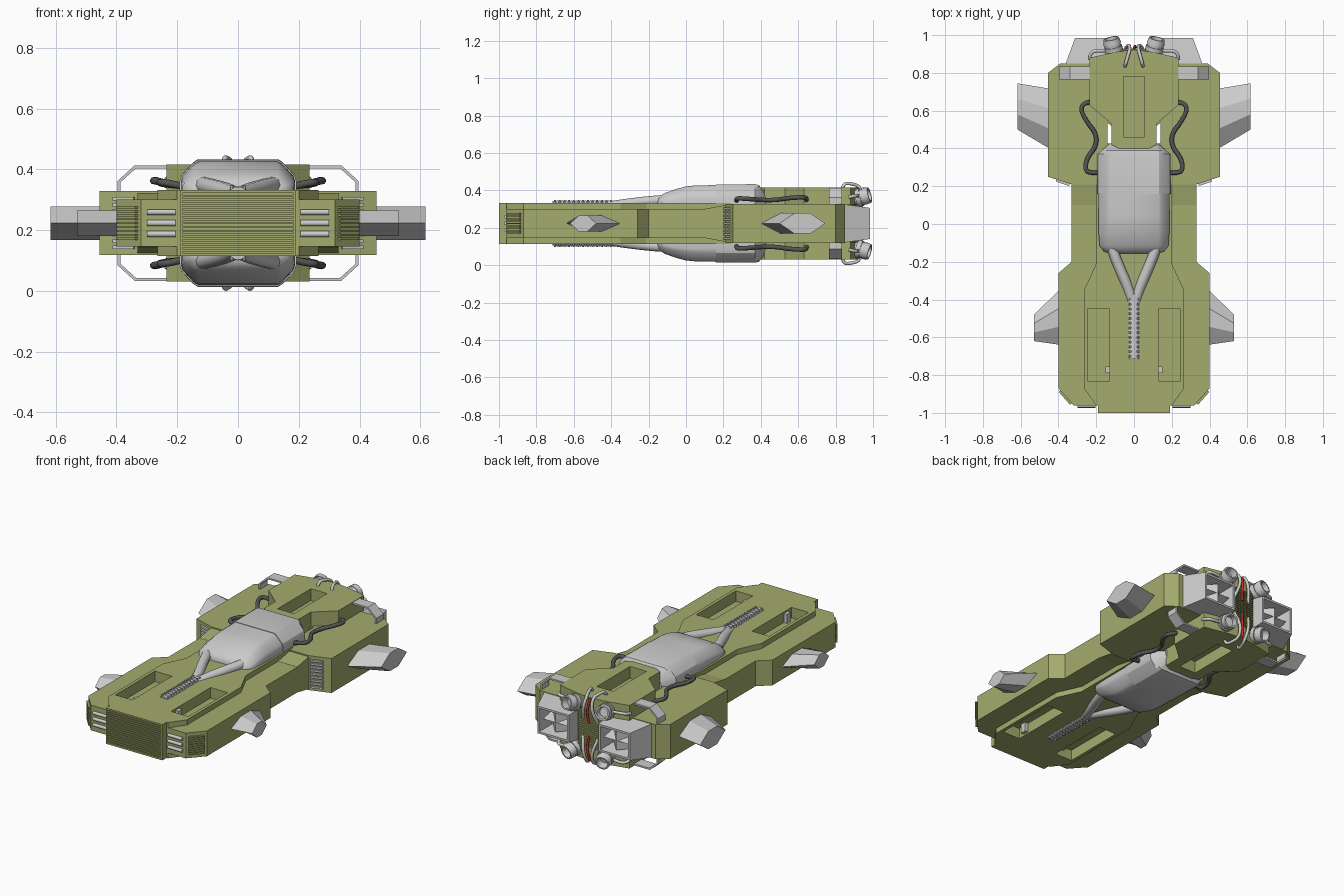
import bpy, bmesh, math
from mathutils import Vector, Matrix

if "Cube" in bpy.data.objects:
    bpy.data.objects.remove(bpy.data.objects["Cube"])

ZC = 0.223  # the craft is symmetric above and below this height


def paint(name, rgb):
    m = bpy.data.materials.new(name)
    m.diffuse_color = (*rgb, 1)
    m.use_nodes = True
    m.node_tree.nodes["Principled BSDF"].inputs["Base Color"].default_value = m.diffuse_color
    return m


GREEN = paint("hull_green", (0.37, 0.41, 0.155))
DARK = paint("dark_rubber", (0.09, 0.09, 0.09))
OLIVE = paint("dark_olive", (0.12, 0.13, 0.05))
RED = paint("red_cable", (0.6, 0.03, 0.02))


def finish(ob, mat, mirror, smooth=0):
    ob.location.z = ZC
    if mat:
        ob.data.materials.clear()
        ob.data.materials.append(mat)
    if smooth:
        bpy.ops.object.select_all(action='DESELECT')
        ob.select_set(True)
        bpy.context.view_layer.objects.active = ob
        bpy.ops.object.shade_smooth_by_angle(angle=math.radians(smooth))
    if mirror:
        m = ob.modifiers.new("mirror", 'MIRROR')
        m.use_axis = ('X' in mirror, False, 'Z' in mirror)
        m.use_mirror_merge = False
    return ob


def from_bm(name, bm, mat, mirror, smooth=0):
    bmesh.ops.recalc_face_normals(bm, faces=bm.faces)
    me = bpy.data.meshes.new(name)
    bm.to_mesh(me)
    bm.free()
    ob = bpy.data.objects.new(name, me)
    bpy.context.collection.objects.link(ob)
    return finish(ob, mat, mirror, smooth)


def loft(name, rings, mat=None, mirror='', smooth=0, matrix=None):
    bm = bmesh.new()
    rows = [[bm.verts.new(p) for p in r] for r in rings]
    n = len(rows[0])
    for a, b in zip(rows, rows[1:]):
        for i in range(n):
            j = (i + 1) % n
            bm.faces.new((a[i], a[j], b[j], b[i]))
    bm.faces.new(rows[0])
    bm.faces.new(rows[-1])
    if matrix:
        bm.transform(matrix)
    return from_bm(name, bm, mat, mirror, smooth)


def prism(name, pts, a, b, axis='z', mat=None, mirror=''):
    put = {'z': lambda p, h: (p[0], p[1], h), 'x': lambda p, h: (h, p[0], p[1]),
           'y': lambda p, h: (p[0], h, p[1])}[axis]
    return loft(name, [[put(p, h) for p in pts] for h in (a, b)], mat, mirror)


def both(pts):
    return pts + [(-x, y) for x, y in reversed(pts)]


def box(name, x, y, z, mat=None, mirror=''):
    return prism(name, [(x[0], y[0]), (x[1], y[0]), (x[1], y[1]), (x[0], y[1])], z[0], z[1], 'z', mat, mirror)


def tube(name, pts, r, mat=None, mirror='XZ'):
    cu = bpy.data.curves.new(name, 'CURVE')
    cu.dimensions = '3D'
    cu.bevel_depth, cu.bevel_resolution, cu.use_fill_caps = r, 3, True
    sp = cu.splines.new('NURBS' if len(pts) > 2 else 'POLY')
    sp.points.add(len(pts) - 1)
    for p, c in zip(sp.points, pts):
        p.co = (*c, 1)
    if len(pts) > 2:
        sp.order_u, sp.use_endpoint_u, sp.resolution_u = 3, True, 5
    ob = bpy.data.objects.new(name, cu)
    bpy.context.collection.objects.link(ob)
    bpy.ops.object.select_all(action='DESELECT')
    ob.select_set(True)
    bpy.context.view_layer.objects.active = ob
    bpy.ops.object.convert(target='MESH')
    return finish(bpy.context.object, mat, mirror, 40)


def louvre(name, a, b, h, n, mat=None, mirror='X', depth=0.012):
    """Stack of horizontal slats on the upright face running from a to b."""
    a, b = Vector(a), Vector(b)
    d = (b - a).normalized()
    out = Vector((d.y, -d.x)) * depth
    bm = bmesh.new()
    for i in range(n):
        z, t = -h + (i + 0.5) * 2 * h / n, h / n * 0.55
        quad = [a - out, b - out, b + out, a + out]
        lo, hi = [[bm.verts.new((p.x, p.y, z + s * t)) for p in quad] for s in (-1, 1)]
        bm.faces.new(lo)
        bm.faces.new(hi)
        for k in range(4):
            m = (k + 1) % 4
            bm.faces.new((lo[k], lo[m], hi[m], hi[k]))
    return from_bm(name, bm, mat, mirror)


def cut(targets, cutter):
    cutter.hide_render = True
    for ob in targets:
        m = ob.modifiers.new("cut", 'BOOLEAN')
        m.operation, m.solver, m.object = 'DIFFERENCE', 'EXACT', cutter
        bpy.context.view_layer.objects.active = ob
        bpy.ops.object.modifier_move_to_index(modifier="cut", index=0)
        bpy.ops.object.modifier_apply(modifier="cut")
    bpy.data.objects.remove(cutter)


# Hull, raised deck plates and rear body
hull = prism("hull", both([(0.32, -0.96), (0.40, -0.87), (0.40, -0.26), (0.33, -0.20), (0.33, 0.23)]),
             -0.077, 0.077, 'z', GREEN)
deck = prism("deck_plate", both([(0.20, -0.96), (0.265, -0.87), (0.265, -0.35), (0.20, -0.21), (0.20, 0.24)]),
             0.07, 0.109, 'z', GREEN, 'Z')
rear = prism("rear_body", both([(0.33, 0.21), (0.455, 0.25), (0.455, 0.80), (0.39, 0.85)]),
             -0.105, 0.105, 'z', GREEN)
block = prism("rear_block", both([(0.05, 0.385), (0.12, 0.42), (0.12, 0.53), (0.235, 0.63), (0.235, 0.88),
              (0.10, 0.91), (0.03, 0.92)]), 0.10, 0.192, 'z', GREEN, 'Z')
prism("hull_ramp", [(0.10, 0.07), (0.24, 0.07), (0.24, 0.103), (0.10, 0.078)], 0.19, 0.33, 'x', GREEN, 'XZ')

# Recesses and slits
cut([hull, deck], box("deck_cutter", (0.13, 0.245), (-0.83, -0.45), (0.045, 0.2), None, 'XZ'))
cut([block], box("block_cutter", (-0.055, 0.055), (0.46, 0.78), (0.12, 0.3), None, 'Z'))
cut([rear], prism("slit_cutter", [(0.12, 0.42), (0.14, 0.43), (0.14, 0.535), (0.12, 0.52)], -0.3, 0.3, 'z', None, 'X'))
box("recess_latch", (0.131, 0.152), (-0.79, -0.755), (0.04, 0.10), None, 'XZ')

# Front grille, lamps and side louvres
box("grille_block", (-0.19, 0.19), (-0.988, -0.94), (-0.107, 0.109), GREEN)
louvre("grille_slats", (-0.182, -0.99), (0.182, -0.99), 0.096, 15, GREEN, '', 0.01)
for s in (-1, 1):
    box("grille_rim", (-0.19, 0.19), (-1.0, -0.95), sorted((s * 0.099, s * 0.109)), GREEN)
box("grille_post", (0.182, 0.19), (-1.0, -0.95), (-0.109, 0.109), GREEN, 'X')
for z in (-0.036, 0, 0.036):
    tube("front_lamp", [(0.205, -0.963, z), (0.30, -0.963, z)], 0.010, None, 'X')
louvre("front_corner_louvre", (0.33, -0.949), (0.39, -0.881), 0.058, 9, GREEN)
louvre("rear_body_louvre", (0.34, 0.213), (0.41, 0.236), 0.09, 9, None)

# Fins
def fin(name, x0, x1, root, tip, t):
    def ring(x, y0, y1):
        k = (y1 - y0) * 0.33
        return [(x, y0, 0), (x, y0 + k, t), (x, y1 - k, t), (x, y1, 0), (x, y1 - k, -t), (x, y0 + k, -t)]
    loft(name, [ring(x0, *root), ring(x1, *tip)], None, 'X')


fin("rear_fin", 0.44, 0.617, (0.395, 0.715), (0.50, 0.745), 0.055)
fin("front_fin", 0.39, 0.53, (-0.64, -0.345), (-0.62, -0.48), 0.042)

# Domed canopy and its rear collar
def section(y, w, top, h, base=0.095):
    half = [(w, base), (w, base + (h - base) * 0.38), (w * 0.97, base + (h - base) * 0.55),
            (top * 1.12, h - (h - base) * 0.09), (top, h)]
    return [(x, y, z) for x, z in both(half)]


loft("canopy", [section(-0.155, 0.13, 0.10, 0.125), section(-0.145, 0.16, 0.12, 0.142),
                section(-0.115, 0.182, 0.13, 0.162), section(-0.05, 0.187, 0.13, 0.185),
                section(0.0, 0.188, 0.13, 0.198), section(0.05, 0.188, 0.13, 0.203),
                section(0.165, 0.188, 0.13, 0.205)], None, 'Z', 40)
loft("canopy_collar", [section(0.16, 0.192, 0.132, 0.208), section(0.37, 0.192, 0.132, 0.21),
                       section(0.39, 0.17, 0.13, 0.205), section(0.425, 0.13, 0.10, 0.155)], None, 'Z', 25)

# Forked pipes and studded spine
tube("fork_pipe", [(0.118, -0.12, 0.125), (0.10, -0.18, 0.122), (0.02, -0.36, 0.10), (0.01, -0.41, 0.09)], 0.028)
tube("spine", [(0, -0.715, 0.085), (0, -0.37, 0.085)], 0.036, None, 'Z')
bm = bmesh.new()
for i in range(13):
    y = -0.70 + i * 0.025
    for x in (-0.02, 0.02):
        bmesh.ops.create_cone(bm, cap_ends=True, segments=8, radius1=0.007, radius2=0.005, depth=0.016,
                              matrix=Matrix.Translation((x, y, 0.117)))
    bmesh.ops.create_cone(bm, cap_ends=True, segments=16, radius1=0.04, radius2=0.04, depth=0.009,
                          matrix=Matrix.Translation((0, y + 0.0125, 0.083)) @ Matrix.Rotation(math.pi / 2, 4, 'X'))
from_bm("spine_studs_and_ribs", bm, None, 'Z')

# Side hoses
tube("side_hose", [(0.22, 0.645, 0.12), (0.26, 0.645, 0.14), (0.285, 0.61, 0.14), (0.25, 0.54, 0.135),
                   (0.20, 0.48, 0.125), (0.20, 0.41, 0.125), (0.25, 0.35, 0.13), (0.26, 0.28, 0.135),
                   (0.22, 0.27, 0.13), (0.18, 0.27, 0.12)], 0.012, DARK)

# Bent corner straps
prism("corner_strap", [(0.22, 0.190), (0.34, 0.190), (0.397, 0.138), (0.397, 0.10),
                       (0.387, 0.10), (0.387, 0.134), (0.336, 0.180), (0.22, 0.180)], 0.765, 0.835, 'y', None, 'XZ')

# Square engine nozzles with wedge vanes
def rect(y, x0, x1, h):
    return [(x0, y, -h), (x1, y, -h), (x1, y, h), (x0, y, h)]


loft("engine_nozzle", [rect(0.84, 0.085, 0.365, 0.103), rect(0.985, 0.10, 0.312, 0.083),
                       rect(0.985, 0.112, 0.30, 0.071), rect(0.89, 0.13, 0.28, 0.055)], None, 'X')
prism("nozzle_vane", [(0.13, 0.88), (0.28, 0.88), (0.205, 0.965)], -0.056, 0.056, 'z', None, 'X')
prism("nozzle_cross_vane", [(0.88, -0.03), (0.88, 0.03), (0.96, 0)], 0.12, 0.29, 'x', None, 'X')

# Rear mesh panel and red cable
box("rear_mesh_panel", (-0.085, 0.085), (0.84, 0.92), (-0.12, 0.12), OLIVE)
louvre("rear_mesh_slats", (0.08, 0.92), (-0.08, 0.92), 0.115, 18, GREEN, '', 0.006)
tube("red_cable", [(0, 0.925, 0.19), (0, 0.94, 0.16), (0.012, 0.94, 0.09), (0, 0.93, 0.04)], 0.007, RED, 'Z')

# Round thrusters and their hoses
profile = [(0, 0.034), (0.03, 0.034), (0.03, 0.049), (0.055, 0.049), (0.055, 0.043), (0.07, 0.043), (0.07, 0.047),
           (0.10, 0.042), (0.10, 0.033), (0.06, 0.028)]
rings = [[(r * math.cos(a * math.tau / 16), t, r * math.sin(a * math.tau / 16)) for a in range(16)] for t, r in profile]
aim = Matrix.Translation((0.10, 0.887, 0.128)) @ Matrix.Rotation(-0.22, 4, 'Z') @ Matrix.Rotation(0.25, 4, 'X')
loft("thruster", rings, None, 'XZ', 30, aim)
tube("thruster_hose", [(0.235, 0.87, 0.14), (0.235, 0.91, 0.15), (0.18, 0.92, 0.15), (0.11, 0.915, 0.14)], 0.009)
tube("centre_hose", [(0.05, 0.83, 0.17), (0.046, 0.84, 0.214), (0.036, 0.88, 0.214), (0.02, 0.93, 0.20),
                     (0.03, 0.955, 0.12), (0.05, 0.92, 0.05)], 0.009)
